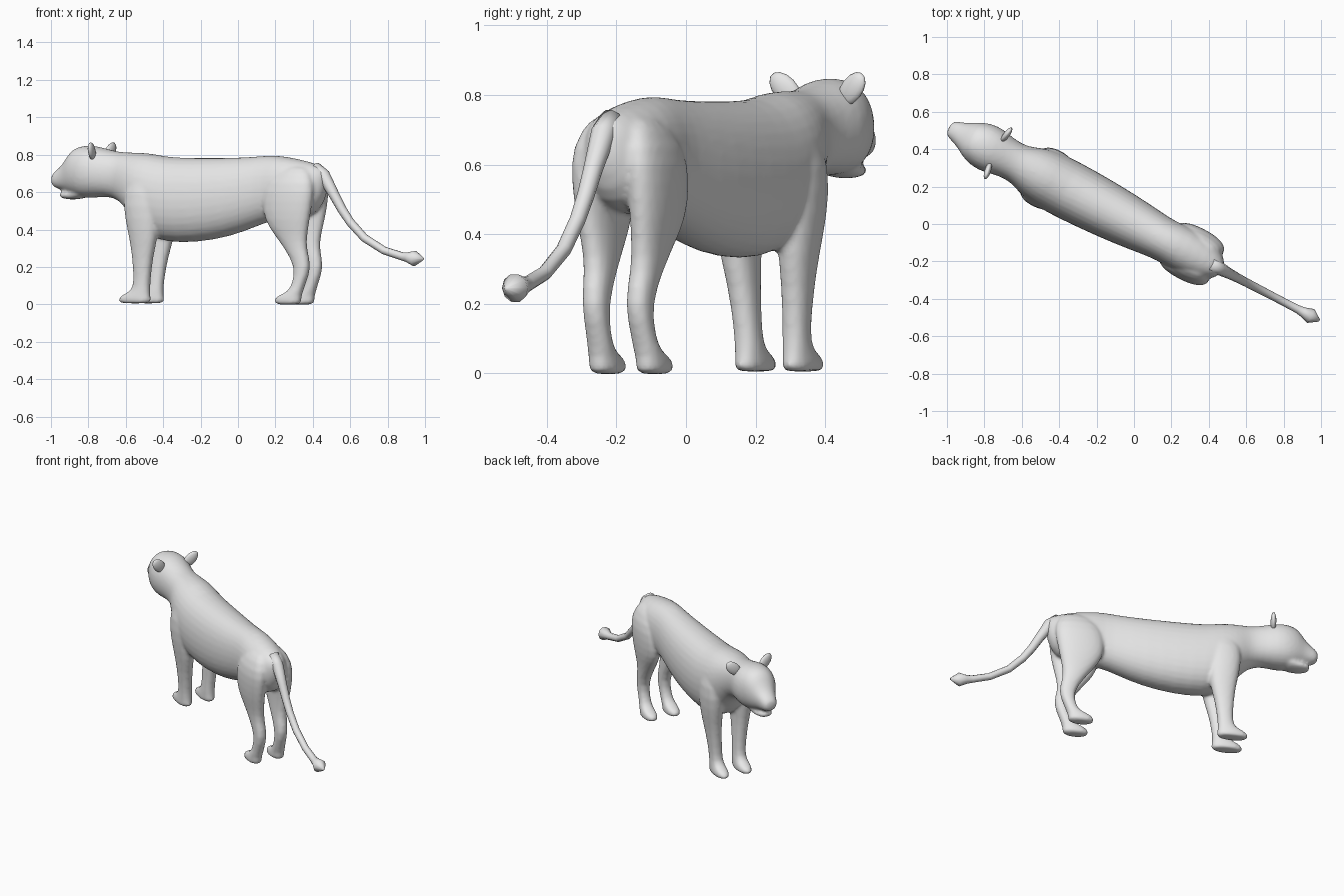
import bpy, bmesh, math
from mathutils import Vector, Matrix

if "Cube" in bpy.data.objects:
    bpy.data.objects.remove(bpy.data.objects["Cube"])

HEADING = math.radians(-27.5)   # the animal stands diagonally, head toward -x
SEG = 16

grey = bpy.data.materials.new("plain grey")
grey.diffuse_color = (0.8, 0.8, 0.8, 1)
grey.use_nodes = True
grey.node_tree.nodes["Principled BSDF"].inputs["Base Color"].default_value = grey.diffuse_color


def superellipse(n, power):
    """Unit rounded cross-section points."""
    pts = []
    for i in range(n):
        a = 2 * math.pi * i / n
        c, s = math.cos(a), math.sin(a)
        pts.append((math.copysign(abs(c) ** (2 / power), c),
                    math.copysign(abs(s) ** (2 / power), s)))
    return pts


def loft(bm, rings):
    """Skin a list of point rings into a closed tube."""
    rows = [[bm.verts.new(p) for p in ring] for ring in rings]
    n = len(rows[0])
    faces = []
    for a, b in zip(rows, rows[1:]):
        for i in range(n):
            j = (i + 1) % n
            faces.append(bm.faces.new((a[i], a[j], b[j], b[i])))
    faces.append(bm.faces.new(rows[0][::-1]))
    faces.append(bm.faces.new(rows[-1]))
    bmesh.ops.recalc_face_normals(bm, faces=faces)


def upright_rings(stations, power=2.2):
    """Rings facing along x from (x, z low, z high, half width)."""
    return [[(x, w * c, (lo + hi) / 2 + (hi - lo) / 2 * s)
             for c, s in superellipse(SEG, power)]
            for x, lo, hi, w in stations]


def level_rings(stations, side, power=2.3):
    """Horizontal rings from (z, x front, x back, y centre, half width)."""
    return [[((x0 + x1) / 2 + (x1 - x0) / 2 * c, side * (y + w * s), z)
             for c, s in superellipse(SEG, power)]
            for z, x0, x1, y, w in stations]


def finish(bm, name):
    mesh = bpy.data.meshes.new(name)
    for f in bm.faces:
        f.smooth = True
    bm.to_mesh(mesh)
    bm.free()
    mesh.materials.append(grey)
    ob = bpy.data.objects.new(name, mesh)
    ob.rotation_euler.z = HEADING
    bpy.context.collection.objects.link(ob)
    return ob


# Torso, neck and head: rump to nose
TRUNK = [
    (.535, .63, .71, .025), (.50, .52, .742, .075), (.43, .46, .766, .115),
    (.30, .45, .793, .128), (.20, .445, .802, .116), (.10, .41, .792, .127),
    (-.05, .357, .787, .145), (-.25, .325, .787, .158), (-.42, .327, .79, .162),
    (-.52, .355, .812, .160), (-.60, .43, .815, .145), (-.66, .51, .815, .120),
    (-.71, .555, .816, .106), (-.78, .575, .83, .110), (-.86, .567, .852, .132),
    (-.93, .565, .852, .125), (-.985, .585, .835, .102), (-1.02, .60, .785, .078),
    (-1.055, .612, .742, .062), (-1.095, .618, .715, .050), (-1.118, .64, .69, .032)]

# Lower jaw under the muzzle
JAW = [(-.90, .57, .63, .07), (-.98, .558, .61, .065),
       (-1.04, .562, .602, .048), (-1.07, .572, .598, .030)]

# Legs: shoulder or hip down to the paw
FRONT_LEG = [
    (.72, -.58, -.44, .085, .04), (.60, -.64, -.42, .105, .066),
    (.45, -.622, -.43, .100, .064), (.35, -.60, -.44, .095, .052),
    (.25, -.588, -.472, .087, .043), (.12, -.582, -.492, .078, .037),
    (.068, -.60, -.492, .077, .040), (.048, -.668, -.49, .077, .043),
    (.02, -.682, -.485, .077, .044), (.004, -.672, -.488, .077, .042)]
REAR_LEG = [
    (.75, .30, .45, .05, .04), (.65, .215, .505, .085, .063),
    (.55, .195, .495, .089, .062), (.45, .205, .475, .088, .056),
    (.37, .265, .457, .080, .046), (.30, .322, .447, .075, .041),
    (.20, .386, .480, .070, .036), (.11, .370, .440, .072, .035),
    (.062, .340, .425, .075, .039), (.045, .272, .42, .076, .042),
    (.018, .258, .42, .076, .043), (-.004, .268, .412, .076, .041)]

bm = bmesh.new()
loft(bm, upright_rings(TRUNK))
loft(bm, upright_rings(JAW))
for side in (1, -1):
    loft(bm, level_rings(FRONT_LEG, side))
    loft(bm, level_rings(REAR_LEG, side))
body = finish(bm, "body_head_and_legs")

# Blend the parts into one continuous skin
sub = body.modifiers.new("round", 'SUBSURF')
sub.levels = sub.render_levels = 1
skin = body.modifiers.new("merge", 'REMESH')
skin.mode = 'VOXEL'
skin.voxel_size = 0.01
skin.use_smooth_shade = True
relax = body.modifiers.new("relax", 'SMOOTH')
relax.factor = 0.5
relax.iterations = 5

# Tail with a tufted tip: (x, z, radius)
TAIL = [
    (.46, .73, .035), (.515, .69, .036), (.58, .585, .028), (.625, .51, .025),
    (.676, .44, .023), (.762, .355, .022), (.88, .288, .021), (.985, .258, .022),
    (1.02, .252, .027), (1.065, .245, .042), (1.118, .243, .006)]
rings = []
for i, (x, z, r) in enumerate(TAIL):
    a, b = TAIL[max(i - 1, 0)], TAIL[min(i + 1, len(TAIL) - 1)]
    along = Vector((b[0] - a[0], 0, b[1] - a[1])).normalized()
    across = Vector((0, 1, 0))
    up = along.cross(across)
    rings.append([Vector((x, 0, z)) + r * (c * across + s * up)
                  for c, s in superellipse(10, 2)])
bm = bmesh.new()
loft(bm, rings)
finish(bm, "tail")

# Rounded ears leaning outward
for side, label in ((1, "left"), (-1, "right")):
    long_axis = Vector((.12, side * .70, .72)).normalized()
    normal = Vector((-1, side * .25, .1))
    normal = (normal - normal.dot(long_axis) * long_axis).normalized()
    wide = long_axis.cross(normal)
    frame = Matrix((long_axis * .058, wide * .036, normal * .017)).transposed().to_4x4()
    frame.translation = (-.825, side * .108, .818)
    bm = bmesh.new()
    bmesh.ops.create_uvsphere(bm, u_segments=14, v_segments=8, radius=1, matrix=frame)
    bmesh.ops.recalc_face_normals(bm, faces=bm.faces[:])
    finish(bm, label + "_ear")
